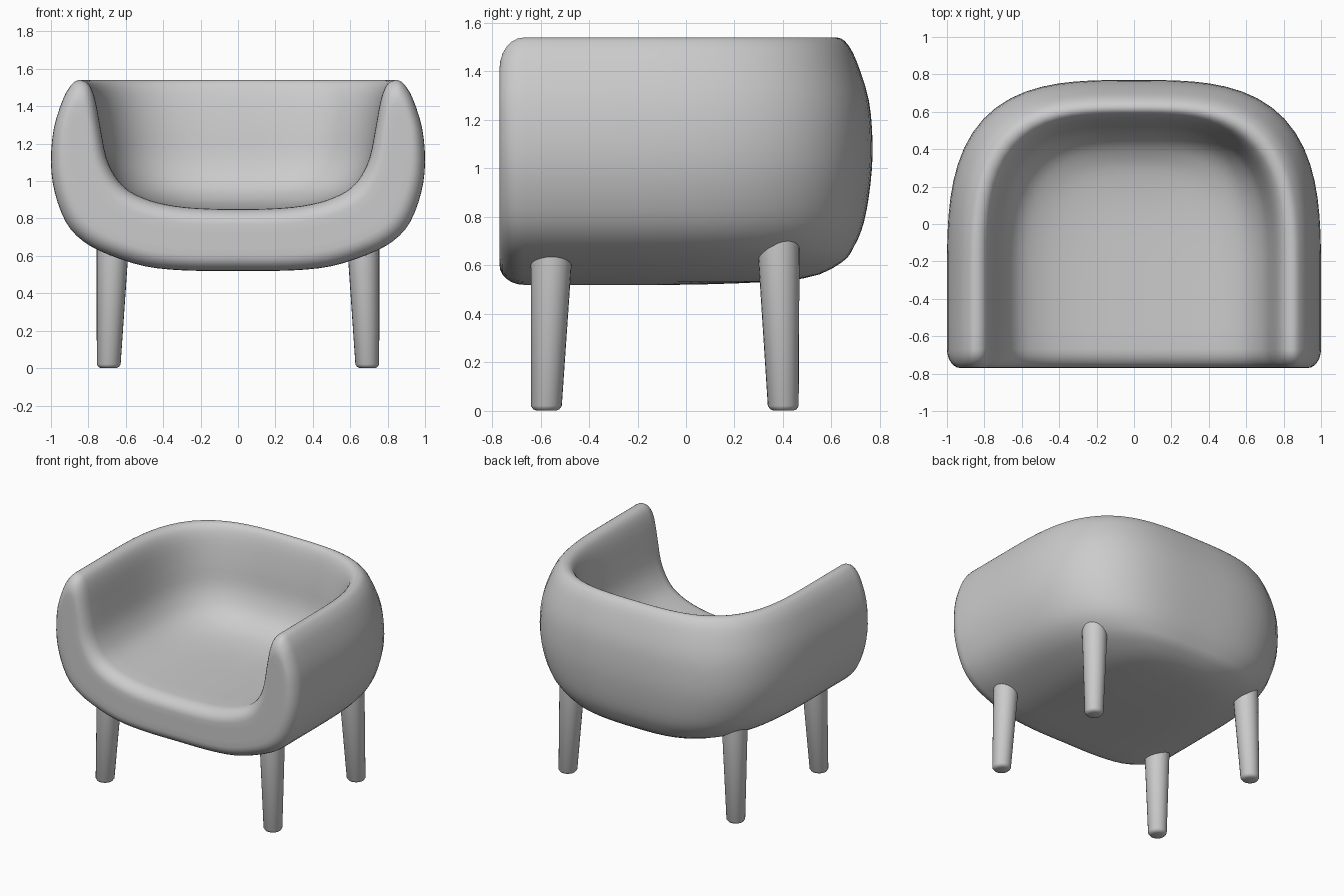
import bpy, bmesh, math
from mathutils import Vector

cube = bpy.data.objects.get("Cube")
if cube:
    bpy.data.objects.remove(cube, do_unlink=True)

grey = bpy.data.materials.new("soft grey")
grey.use_nodes = True
colour = (0.6, 0.6, 0.6, 1)
grey.diffuse_color = colour
grey.node_tree.nodes["Principled BSDF"].inputs["Base Color"].default_value = colour


def finish(bm, name, angle):
    """Turn a bmesh into a smooth shaded object."""
    bmesh.ops.remove_doubles(bm, verts=bm.verts, dist=0.0005)
    bmesh.ops.recalc_face_normals(bm, faces=bm.faces)
    mesh = bpy.data.meshes.new(name)
    bm.to_mesh(mesh)
    bm.free()
    mesh.materials.append(grey)
    obj = bpy.data.objects.new(name, mesh)
    bpy.context.collection.objects.link(obj)
    bpy.ops.object.select_all(action="DESELECT")
    obj.select_set(True)
    bpy.context.view_layer.objects.active = obj
    bpy.ops.object.shade_smooth_by_angle(angle=math.radians(angle))
    return obj


def skin(bm, rows, closed=False):
    """Join equal rows of points with quads."""
    grid = [[bm.verts.new(p) for p in row] for row in rows]
    count = len(rows[0])
    for a, b in zip(grid, grid[1:]):
        for i in range(count if closed else count - 1):
            j = (i + 1) % count
            bm.faces.new((a[i], a[j], b[j], b[i]))
    return grid


def smooth_path(points, steps):
    """Catmull-Rom curve whose ends are level across the centre line."""
    pts = [Vector(p) for p in points]
    flip = lambda p, c: Vector((-p.x, 2 * c.y - p.y, p.z))
    pts = [flip(pts[1], pts[0])] + pts + [flip(pts[-2], pts[-1])]
    path = []
    for a, b, c, d in zip(pts, pts[1:], pts[2:], pts[3:]):
        for k in range(steps):
            t = k / steps
            path.append(0.5 * (2 * b + (c - a) * t + (2 * a - 5 * b + 4 * c - d) * t * t
                               + (3 * b - a - 3 * c + d) * t ** 3))
    path.append(pts[-2])
    return path


# Shell profile: side x, back y, height; underside, outside, rim, inside, seat
BEND = -0.3
FRONT = -0.77
RADIUS = 0.1
STEPS = 3
outside = [(0, BEND, .52), (.28, .1, .522), (.5, .48, .545), (.7, .64, .61),
           (.83, .695, .68), (.92, .735, .78), (.98, .762, .94), (1, .77, 1.1),
           (.985, .755, 1.28), (.935, .705, 1.44), (.89, .665, 1.515)]
rim = [(.85, .625, 1.54)]
inside = [(.8, .59, 1.52), (.765, .56, 1.44), (.735, .53, 1.28), (.705, .51, 1.13),
          (.66, .475, 1.03), (.605, .43, .965), (.53, .37, .92), (.43, .29, .885),
          (.3, .16, .862), (.15, 0, .852), (0, BEND, .85)]
profile = smooth_path(outside + rim + inside, STEPS)
last = len(profile) - 1
deepest = 8 * STEPS


def front_row(shrink, y):
    """Profile drawn in towards the middle of the wall thickness."""
    row = []
    for i, p in enumerate(profile):
        k = min(i, last - i, deepest)
        q = p.lerp((profile[k] + profile[last - k]) / 2, shrink)
        row.append((q.x, y, q.z))
    return row


# Rounded front face, straight arms, then the curved back
rows = [front_row(1, FRONT), front_row(.75, FRONT)]
for k in range(6, -1, -1):
    a = math.pi / 2 * k / 6
    rows.append(front_row(.5 * (1 - math.cos(a)), FRONT + RADIUS * (1 - math.sin(a))))
rows += [front_row(0, y) for y in (-.55, -.42)]
TURNS = 20
POWER = 3.2
for k in range(TURNS + 1):
    a = math.pi / 2 * k / TURNS
    c, s = (1, 0) if k == 0 else (0, 1) if k == TURNS else (math.cos(a), math.sin(a))
    size = (c ** POWER + s ** POWER) ** (-1 / POWER)
    rows.append([(p.x * c * size, BEND + (p.y - BEND) * s * size, p.z) for p in profile])

bm = bmesh.new()
skin(bm, rows)
bmesh.ops.remove_doubles(bm, verts=bm.verts, dist=0.0005)
bmesh.ops.mirror(bm, geom=bm.verts[:] + bm.edges[:] + bm.faces[:], axis="X", merge_dist=0.0005)
finish(bm, "tub_seat", 80)


# Tapered, slightly splayed legs with rounded feet
def leg(name, side, y):
    foot, top = Vector((side * .692, y, 0)), Vector((side * .667, y - .0, .74))
    top.y += .025 if y < 0 else -.022
    rings = []
    for z, inset in ((0, .022), (.006, .009), (.02, 0), (.74, 0)):
        t = z / .74
        centre = foot.lerp(top, t)
        r = .063 + .026 * t - inset
        rings.append([centre + Vector((r * math.cos(math.tau * i / 24),
                                       r * math.sin(math.tau * i / 24), 0)) for i in range(24)])
    bm = bmesh.new()
    grid = skin(bm, rings, closed=True)
    bm.faces.new(grid[0])
    bm.faces.new(grid[-1])
    finish(bm, name, 60)


for side, label in ((1, "left"), (-1, "right")):
    leg("front_leg_" + label, side, -.577)
    leg("back_leg_" + label, side, .402)
